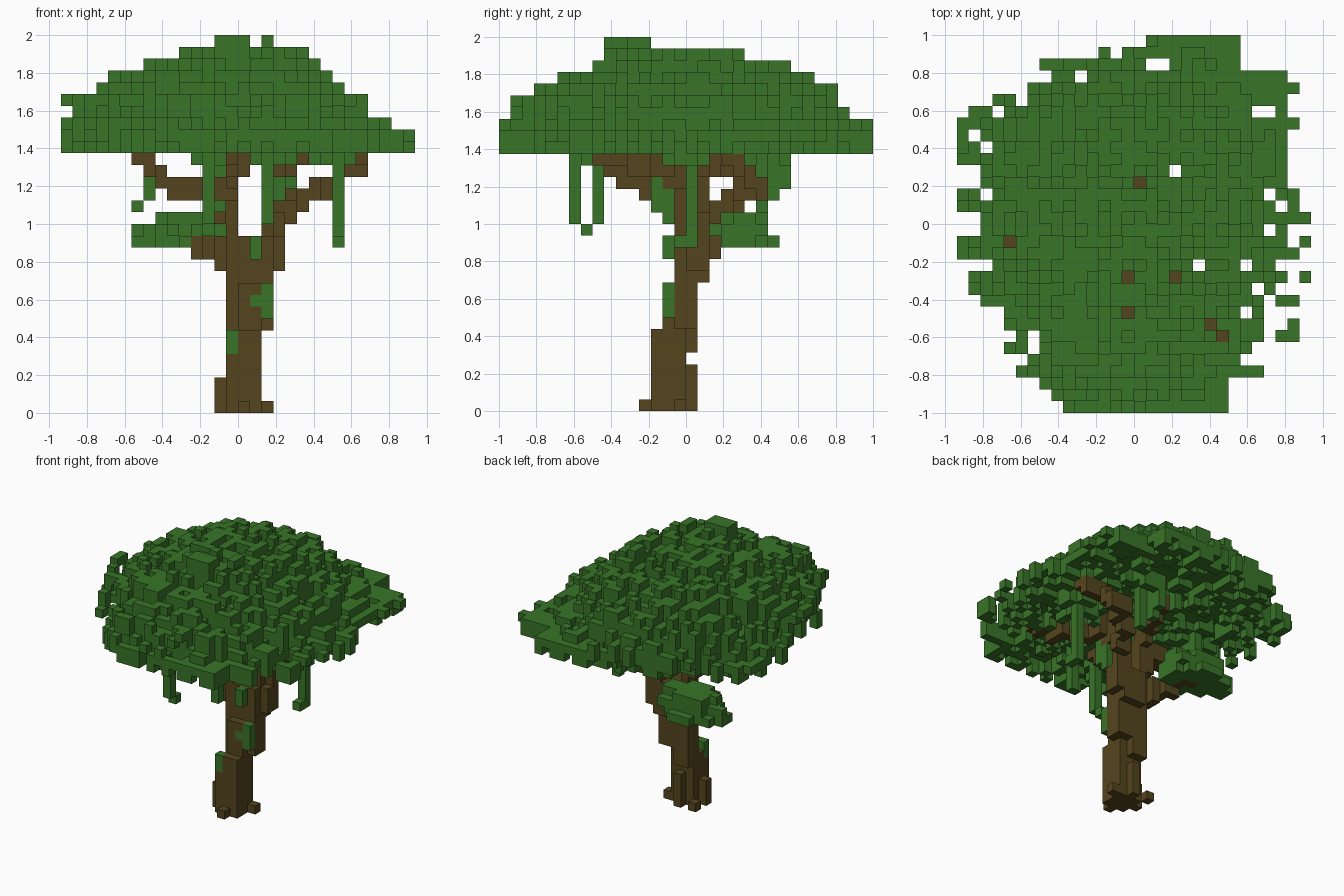
import bpy
import bmesh
import random
from mathutils import Vector

random.seed(7)
CELL = 0.0625

cube = bpy.data.objects.get("Cube")
if cube:
    bpy.data.objects.remove(cube, do_unlink=True)


def material(name, color):
    mat = bpy.data.materials.new(name)
    mat.use_nodes = True
    mat.diffuse_color = color
    mat.node_tree.nodes["Principled BSDF"].inputs["Base Color"].default_value = color
    return mat


leaf_green = material("leaf green", (0.040, 0.177, 0.021, 1))
bark_brown = material("bark brown", (0.089, 0.060, 0.013, 1))


def box(x0, x1, y0, y1, z0, z1):
    return {(x, y, z) for x in range(x0, x1) for y in range(y0, y1) for z in range(z0, z1)}


def limb(*points):
    """Chain of cells stepping through the given points."""
    cells = set()
    for a, b in zip(points, points[1:]):
        a, b = Vector(a), Vector(b)
        steps = int(max(abs(c) for c in b - a)) * 2
        for i in range(steps + 1):
            x, y, z = (round(c) for c in a.lerp(b, i / steps))
            cells |= {(x, y, z), (x, y, z + 1)}
    return cells


# Trunk: root feet, ridged leaning shaft and a fork
trunk = set()
for b in [(-1, 2, -2, 0, 0, 6), (0, 2, -3, -2, 0, 7), (-1, 0, -3, -2, 0, 5),
          (-2, -1, -2, -1, 0, 3), (-2, -1, 0, 1, 0, 1), (2, 3, -1, 0, 0, 1),
          (0, 1, -4, -3, 0, 1), (0, 1, 0, 1, 0, 4), (0, 2, -2, 0, 6, 11),
          (-1, 1, -1, 1, 5, 12), (1, 2, 0, 1, 7, 12), (2, 3, -1, 1, 7, 13),
          (-1, 3, -1, 1, 11, 15), (0, 3, 1, 2, 11, 15),
          (-2, -1, 0, 2, 12, 15), (3, 4, 0, 2, 12, 15), (-3, -2, 1, 3, 13, 15),
          (-1, 0, -1, 1, 15, 20), (-2, -1, -2, 1, 16, 19), (2, 3, 0, 2, 15, 21)]:
    trunk |= box(*b)

# Branches spreading into the canopy
branches = set()
for path in [[(-2, -2, 17), (-1, -5, 19), (-1, -8, 21), (-1, -8, 25)],
             [(-2, 0, 18), (-6, -1, 18), (-11, -2, 23)],
             [(2, -1, 19), (6, -9, 22), (7, -10, 24)],
             [(3, 1, 15), (4, 3, 17), (7, 6, 18), (10, 3, 21)],
             [(2, 1, 18), (3, -5, 26)],
             [(-3, 2, 13), (-5, 4, 14)],
             [(-1, 0, 19), (0, 5, 21)],
             [(2, 1, 19), (5, 2, 22)]]:
    branches |= limb(*path)
bare_tips = {(-11, -2), (3, -5), (-1, -8), (6, -9), (7, -10)}

# Canopy outline: left and right end of each row, front to back
left = [-6, -7, -8, -10, -9, -11, -10, -11, -11, -13, -14, -14, -12, -15, -15, -13,
        -13, -15, -15, -13, -13, -15, -15, -15, -15, -14, -12, -9, -7, -8, -3, 1]
right = [8, 8, 8, 11, 9, 10, 14, 14, 11, 14, 12, 15, 12, 14, 15, 13,
         15, 14, 14, 13, 13, 13, 13, 13, 14, 13, 13, 14, 13, 9, 9, 9]
# Dome steps, from the top down: height and x, y extents
steps = [(31, -2, 1, -7, -2), (30, -5, 6, -7, 6), (29, -8, 7, -8, 9),
         (28, -11, 8, -11, 11), (27, -12, 9, -13, 13), (26, -15, 11, -16, 13),
         (25, -15, 11, -16, 14), (24, -15, 13, -16, 16)]


def dome_top(x, y):
    for z, x0, x1, y0, y1 in steps:
        u = abs(2 * x + 1 - x0 - x1) / (x1 - x0)
        v = abs(2 * y + 1 - y0 - y1) / (y1 - y0)
        if u * u + v * v <= 1.05:
            return z
    return 23


canopy = {(2, -5, 31), (2, -4, 31)} | box(-2, 1, -7, -5, 30, 32)
for row, (x0, x1) in enumerate(zip(left, right)):
    y = row - 16
    for x in range(x0, x1):
        rim = min(x - x0, x1 - 1 - x, row, 31 - row)
        hole = 0.18 if rim in (1, 2) and (abs(x) > 8 or y > 10) else 0.006
        if (x, y) in bare_tips or random.random() < hole:
            continue
        top = dome_top(x, y)
        if rim < 2:
            # Ragged edge of thin tufts
            top = random.randint(23, top)
            low = top - random.choice((0, 1, 1))
        else:
            top = max(23, top - random.choice((0, 0, 0, 1, 1, 2)))
            low = 22 + random.choice((0, 0, 1, 1, 2))
            if x * x + y * y < 100:
                low += random.choice((-1, 0, 0, 1))
            low = min(low, top - 1)
        canopy |= box(x, x + 1, y, y + 1, low, top + 1)

# Small leaf cluster on the low back branch
low_leaves = {(-9, 6, 17)}
for x, y, z in box(-9, -1, 2, 8, 14, 18):
    spread = ((x + 5) / 4.2) ** 2 + ((y - 4.5) / 2.6) ** 2 + ((z - 14.6) / 2.4) ** 2
    if spread < random.uniform(0.7, 1.2):
        low_leaves.add((x, y, z))

# Hanging vines: column position and height range
vines = {(-3, -9, 15), (8, -1, 14)}
for x, y, z0, z1 in [(-3, -10, 16, 23), (2, -8, 16, 23), (8, 0, 14, 23), (-8, 1, 18, 23),
                     (2, -2, 16, 20), (2, -3, 17, 20), (3, 8, 19, 23), (4, 6, 17, 23),
                     (3, 7, 18, 23), (-2, -3, 17, 21)]:
    vines |= box(x, x + 1, y, y + 1, z0, z1)

# Moss patches climbing the trunk
moss = box(1, 2, -2, -1, 13, 15) | box(2, 3, -2, -1, 8, 11) | box(1, 2, -2, -1, 9, 10)
moss |= box(-1, 0, -3, -2, 5, 7)

parts = [("moss", moss, leaf_green), ("trunk", trunk, bark_brown),
         ("branches", branches, bark_brown), ("vines", vines, leaf_green),
         ("low_leaf_cluster", low_leaves, leaf_green), ("canopy", canopy, leaf_green)]

# Each cell belongs to the first part that claims it
taken = set()
for name, cells, mat in parts:
    cells -= taken
    taken |= cells


def build(name, cells, mat):
    """Mesh the outer faces of a set of cells."""
    bm = bmesh.new()
    verts = {}

    def vert(p):
        if p not in verts:
            verts[p] = bm.verts.new(Vector(p) * CELL)
        return verts[p]

    for cell in sorted(cells):
        for axis in range(3):
            for side in (0, 1):
                near = list(cell)
                near[axis] += 2 * side - 1
                if tuple(near) in taken:
                    continue
                corners = []
                for u, v in ((0, 0), (1, 0), (1, 1), (0, 1)):
                    p = list(cell)
                    p[axis] += side
                    p[(axis + 1) % 3] += u
                    p[(axis + 2) % 3] += v
                    corners.append(vert(tuple(p)))
                bm.faces.new(corners if side else corners[::-1])
    mesh = bpy.data.meshes.new(name)
    bm.to_mesh(mesh)
    bm.free()
    mesh.materials.append(mat)
    bpy.context.collection.objects.link(bpy.data.objects.new(name, mesh))


for part in parts:
    build(*part)
